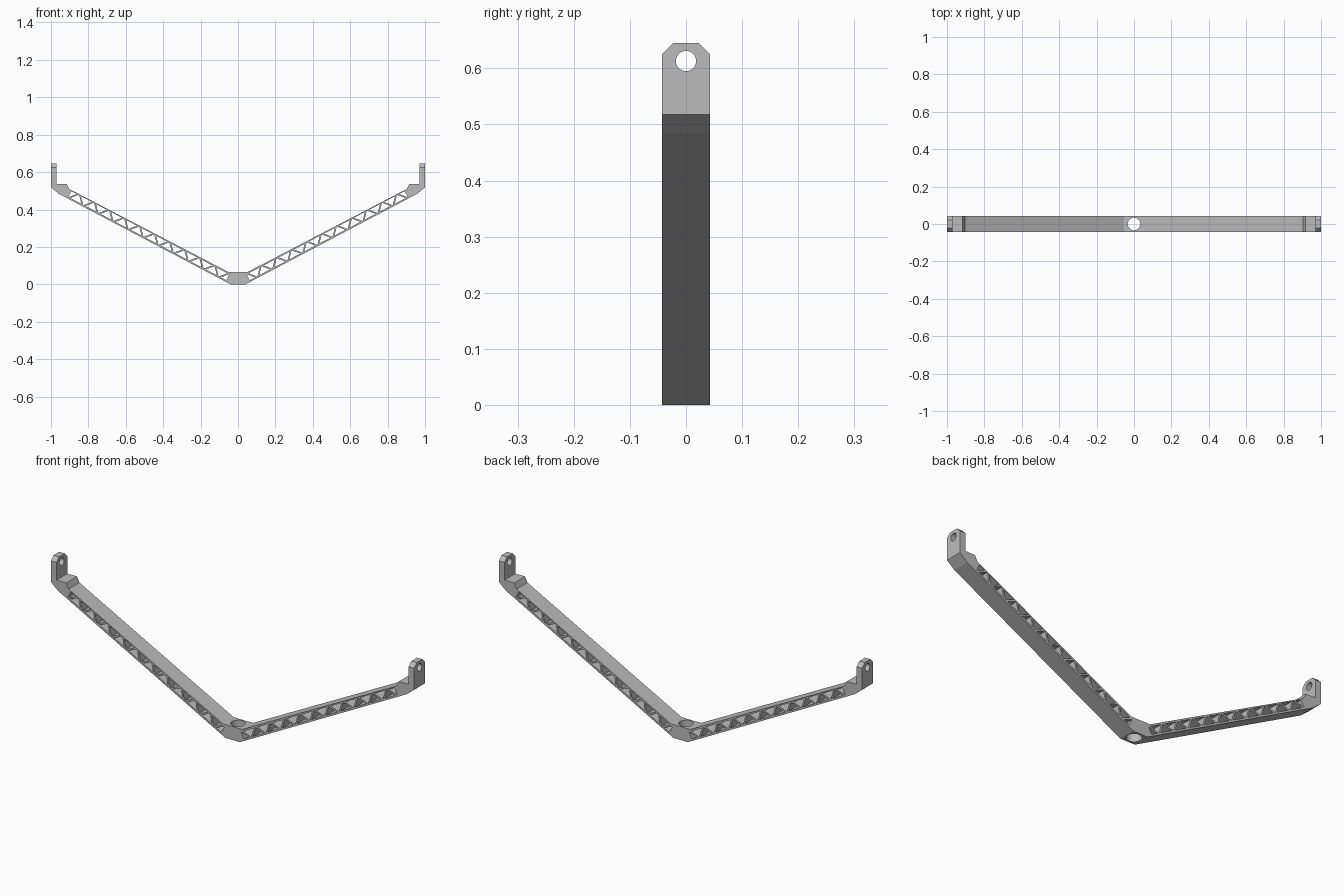
import bpy
import bmesh
from math import cos, pi, sin
from mathutils import Vector

cube = bpy.data.objects.get("Cube")
if cube:
    bpy.data.objects.remove(cube)

HALF_DEPTH = 0.0425
grey = bpy.data.materials.new("satin_grey")
grey.use_nodes = True
colour = (0.5, 0.5, 0.5, 1)
grey.diffuse_color = colour
grey.node_tree.nodes["Principled BSDF"].inputs["Base Color"].default_value = colour


def circle(cx, cy, radius, sides=48):
    angles = [2 * pi * i / sides for i in range(sides)]
    return [(cx + radius * cos(a), cy + radius * sin(a)) for a in angles]


def prism(name, loops, low, high, place):
    """Solid from an outline and its holes, between two depths."""
    bm = bmesh.new()
    rings = []
    for depth in (low, high):
        edges = []
        for loop in loops:
            ring = [bm.verts.new((a, b, depth)) for a, b in loop]
            rings.append(ring)
            edges += [bm.edges.new((ring[i - 1], ring[i])) for i in range(len(ring))]
        bmesh.ops.triangle_fill(bm, use_beauty=True, edges=edges, normal=(0, 0, 1))
    for lower, upper in zip(rings[:len(loops)], rings[len(loops):]):
        for i in range(len(lower)):
            bm.faces.new((lower[i - 1], lower[i], upper[i], upper[i - 1]))
    for vert in bm.verts:
        vert.co = place(*vert.co)
    bmesh.ops.recalc_face_normals(bm, faces=bm.faces[:])
    mesh = bpy.data.meshes.new(name)
    bm.to_mesh(mesh)
    bm.free()
    mesh.materials.append(grey)
    part = bpy.data.objects.new(name, mesh)
    bpy.context.collection.objects.link(part)
    bpy.ops.object.select_all(action="DESELECT")
    part.select_set(True)
    bpy.context.view_layer.objects.active = part
    bpy.ops.object.shade_smooth_by_angle(angle=pi / 18)


# Central hub with a vertical bolt hole
HUB, HUB_TOP = 0.04, 0.067
hub = [(-HUB, -HALF_DEPTH), (HUB, -HALF_DEPTH), (HUB, HALF_DEPTH), (-HUB, HALF_DEPTH)]
prism("hub", [hub, circle(0, 0, 0.034)], 0, HUB_TOP, lambda a, b, d: (a, b, d))

# Side outline of a sloping arm with the step that carries the lug
SEAT = 0.537
arm = [(HUB, 0), (0.96, 0.485), (1, 0.518), (1, SEAT), (0.97, SEAT),
       (0.916, SEAT), (0.903, 0.51), (0.053, HUB_TOP), (HUB, HUB_TOP)]
arm_loops = [arm]

# Alternating triangular openings along the arm
origin = Vector(arm[0])
along = (Vector(arm[1]) - origin).normalized()
across = Vector((-along.y, along.x))
START, END, COUNT = 0.03, 0.985, 21
LOW, HIGH = 0.009, 0.044
GAP, TIP = 0.0125, 0.0015
step = (END - START) / COUNT

for k in range(-1, COUNT):
    u = START + k * step
    base, apex = (LOW, HIGH) if k % 2 else (HIGH, LOW)
    corners = [(u + GAP, base), (u + 2 * step - GAP, base),
               (u + step + TIP, apex), (u + step - TIP, apex)]
    opening = []
    for cu, cv in corners:
        point = origin + along * min(max(cu, START), END) + across * cv
        if not opening or (point - Vector(opening[-1])).length > 0.0001:
            opening.append((point.x, point.y))
    arm_loops.append(opening)

# Upright lug with chamfered top corners and a cross hole
LUG_TOP, CHAMFER = 0.645, 0.02
inner = HALF_DEPTH - CHAMFER
lug = [(-HALF_DEPTH, SEAT), (HALF_DEPTH, SEAT), (HALF_DEPTH, LUG_TOP - CHAMFER),
       (inner, LUG_TOP), (-inner, LUG_TOP), (-HALF_DEPTH, LUG_TOP - CHAMFER)]
lug_loops = [lug, circle(0, 0.613, 0.018)]

# Matching arm and lug on each side
for side, label in ((1, "left"), (-1, "right")):
    prism(label + "_arm", arm_loops, -HALF_DEPTH, HALF_DEPTH,
          lambda a, b, d: (side * a, d, b))
    prism(label + "_lug", lug_loops, 0.97, 1, lambda a, b, d: (side * d, a, b))
